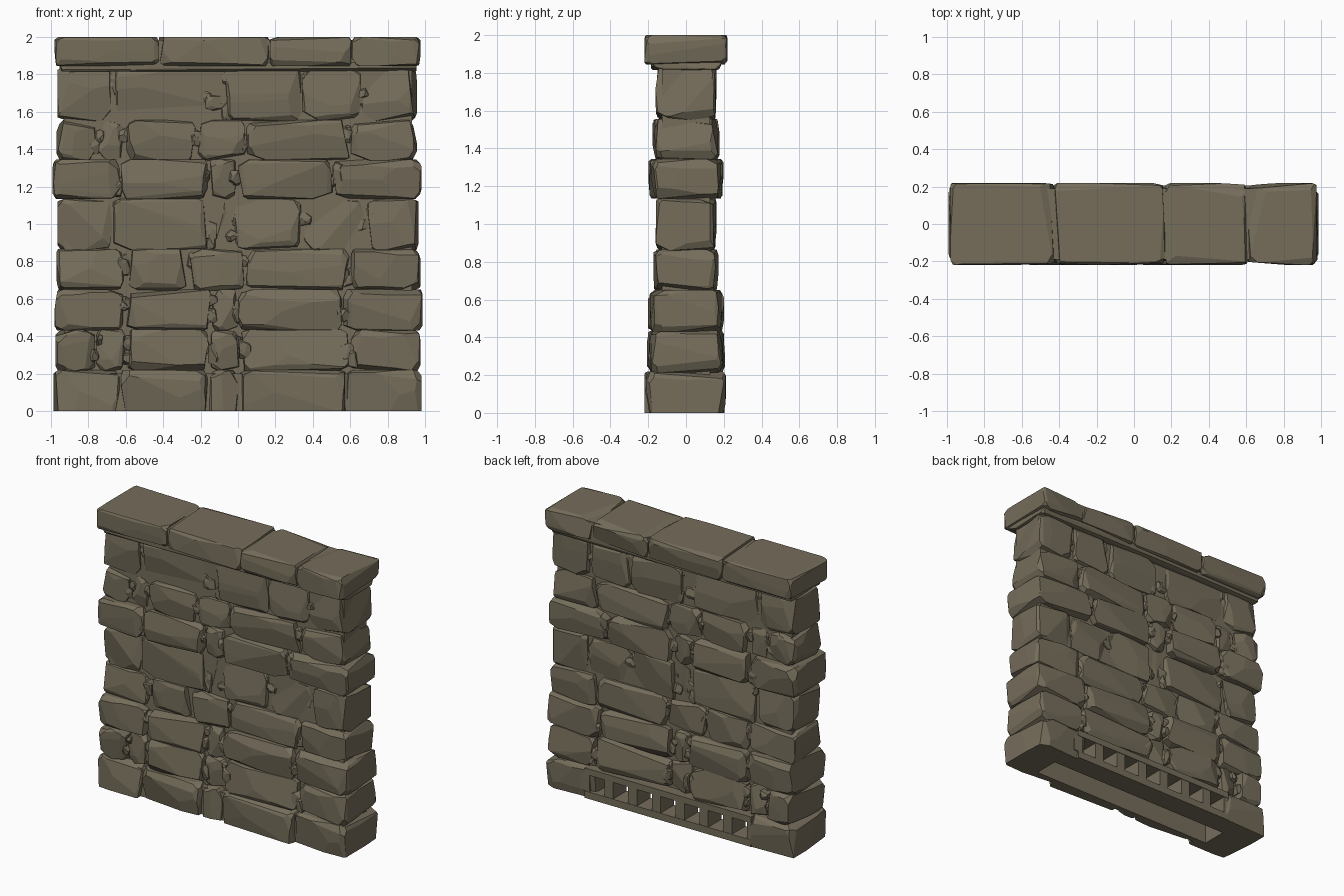
import bpy, bmesh, random
from itertools import combinations, product
from mathutils import Vector

random.seed(7)
rnd = random.uniform

cube = bpy.data.objects.get("Cube")
if cube:
    bpy.data.objects.remove(cube, do_unlink=True)

stone_mat = bpy.data.materials.new("weathered stone")
stone_mat.use_nodes = True
colour = (0.18, 0.155, 0.105, 1)
stone_mat.diffuse_color = colour
stone_mat.node_tree.nodes["Principled BSDF"].inputs["Base Color"].default_value = colour
stone_mat.node_tree.nodes["Principled BSDF"].inputs["Roughness"].default_value = 0.9


def box_mesh(lo, hi):
    bm = bmesh.new()
    bmesh.ops.create_cube(bm, size=1)
    lo, hi = Vector(lo), Vector(hi)
    for v in bm.verts:
        v.co = (lo + hi) / 2 + v.co * (hi - lo)
    return bm


def finish(bm, name):
    bmesh.ops.recalc_face_normals(bm, faces=bm.faces)
    mesh = bpy.data.meshes.new(name)
    bm.to_mesh(mesh)
    bm.free()
    mesh.materials.append(stone_mat)
    obj = bpy.data.objects.new(name, mesh)
    bpy.context.collection.objects.link(obj)
    return obj


def box(name, lo, hi):
    return finish(box_mesh(lo, hi), name)


def chop(bm, point, normal):
    """Slice off everything beyond a plane and cap the cut."""
    geom = bm.verts[:] + bm.edges[:] + bm.faces[:]
    bmesh.ops.bisect_plane(bm, geom=geom, dist=1e-5, plane_co=point,
                           plane_no=normal.normalized(), clear_outer=True)
    rim = [e for e in bm.edges if e.is_boundary]
    if rim:
        bmesh.ops.holes_fill(bm, edges=rim, sides=0)


def stone(name, lo, hi, chip, flat_bottom=False):
    """A block with hewn faces, chipped edges and broken corners."""
    bm = box_mesh(lo, hi)
    mid, half = (Vector(lo) + Vector(hi)) / 2, (Vector(hi) - Vector(lo)) / 2
    # slightly tilted planes on the long faces and ends
    for axis, side in product((0, 1, 1), (-1, 1)):
        n, p = Vector(), Vector(mid)
        for i in range(3):
            n[i] = rnd(-1, 1) * chip / half[i]
            p[i] += rnd(-0.4, 0.4) * half[i]
        n[axis] = side
        p[axis] = mid[axis] + side * half[axis]
        chop(bm, p, n)
    # worn edges, two cuts of different slope each
    for a, b in combinations(range(3), 2):
        along = 3 - a - b
        for sa, sb in product((-1, 1), repeat=2):
            if flat_bottom and b == 2 and sb < 0:
                continue
            for steep in (rnd(0.3, 0.6), rnd(1.2, 2.5)):
                n, p = Vector(), Vector(mid)
                n[a], n[b] = sa * steep, sb
                n[along] = rnd(-1, 1) * chip / half[along]
                p[a] += sa * half[a]
                p[b] += sb * half[b]
                p[along] += rnd(-0.6, 0.6) * half[along]
                chop(bm, p - n.normalized() * chip * rnd(0.3, 0.9), n)
    # broken corners
    for signs in product((-1, 1), repeat=3):
        if flat_bottom and signs[2] < 0:
            continue
        s = Vector(signs)
        n = Vector([c * rnd(0.4, 1) for c in signs])
        chop(bm, mid + s * half - n.normalized() * chip * rnd(0.8, 2), n)
    return finish(bm, name)


# courses from the ground up: bottom, top, half depth, joints along the wall
courses = [
    (0, 0.22, 0.215, (-0.99, -0.63, -0.16, 0, 0.58, 0.985)),
    (0.215, 0.435, 0.2, (-0.98, -0.76, -0.6, -0.16, 0.01, 0.6, 0.98)),
    (0.43, 0.65, 0.195, (-0.985, -0.61, -0.14, 0, 0.56, 0.99)),
    (0.645, 0.865, 0.165, (-0.975, -0.6, -0.26, 0.04, 0.6, 0.98)),
    (0.86, 1.14, 0.155, (-0.97, -0.67, -0.15, -0.02, 0.34, 0.68, 0.97)),
    (1.135, 1.345, 0.19, (-0.995, -0.63, -0.16, 0, 0.51, 0.985)),
    (1.34, 1.555, 0.17, (-0.975, -0.76, -0.6, -0.22, 0.04, 0.6, 0.96)),
    (1.55, 1.835, 0.155, (-0.97, -0.67, -0.15, -0.07, 0.34, 0.66, 0.96)),
]

base_stones = []
for row, (z0, z1, depth, joints) in enumerate(courses):
    last = len(joints) - 2
    for i, (x0, x1) in enumerate(zip(joints, joints[1:])):
        inner = 0 < i < last
        d = depth + rnd(-0.008, 0.008)
        if inner and x1 - x0 < 0.2:
            d -= 0.025
        # the base course leaves room for the grate behind
        back = 0.03 if row == 0 and inner else d
        obj = stone(f"course_{row + 1}_stone_{i + 1}",
                    (x0 + 0.004, -d, z0), (x1 - 0.004, back, z1),
                    0.024, flat_bottom=row == 0)
        if row == 0:
            base_stones.append(obj)
    # rubble wedged into the joints
    if row:
        for x in joints[1:-1]:
            for k in range(2):
                cx, cz = x + rnd(-0.03, 0.03), rnd(z0 + 0.05, z1 - 0.05)
                w, h, d = rnd(0.02, 0.045), rnd(0.03, 0.06), depth - rnd(0, 0.025)
                stone("joint_rubble", (cx - w, -d, cz - h), (cx + w, d, cz + h), 0.015)

# mortar core filling the joints
box("mortar_core", (-0.93, -0.128, 0.2), (0.93, 0.128, 1.86))

# coping along the top
cap_joints = (-0.98, -0.425, 0.165, 0.61, 0.975)
for i, (x0, x1) in enumerate(zip(cap_joints, cap_joints[1:])):
    stone(f"coping_stone_{i + 1}", (x0, -0.22, 1.845), (x1, 0.22, 2), 0.017)
box("coping_core", (-0.93, -0.19, 1.86), (0.93, 0.19, 1.985))
stone("coping_bed", (-0.955, -0.185, 1.815), (0.955, 0.185, 1.88), 0.012)

# hollow under the base course
cutter = box("hollow_cutter", (-0.74, -0.13, -0.1), (0.74, 0.05, 0.2))
cutter.hide_render = True
for obj in base_stones:
    mod = obj.modifiers.new("hollow", 'BOOLEAN')
    mod.operation = 'DIFFERENCE'
    mod.solver = 'EXACT'
    mod.object = cutter
    bpy.context.view_layer.objects.active = obj
    bpy.ops.object.modifier_apply(modifier=mod.name)
bpy.data.objects.remove(cutter, do_unlink=True)
box("hollow_front_wall", (-0.74, -0.17, 0), (0.74, -0.13, 0.2))

# grate at the back of the base course
left, right, y0, y1 = -0.66, 0.66, 0.05, 0.205
box("grate_bottom_rail", (left, y0, 0), (right, y1, 0.05))
box("grate_top_rail", (left, y0, 0.17), (right, y1, 0.215))
slots = 7
pitch = (right - left) / slots
for i in range(slots + 1):
    x = left + i * pitch
    box(f"grate_bar_{i + 1}", (x - 0.035, y0, 0.05), (x + 0.035, y1 - 0.003, 0.17))
